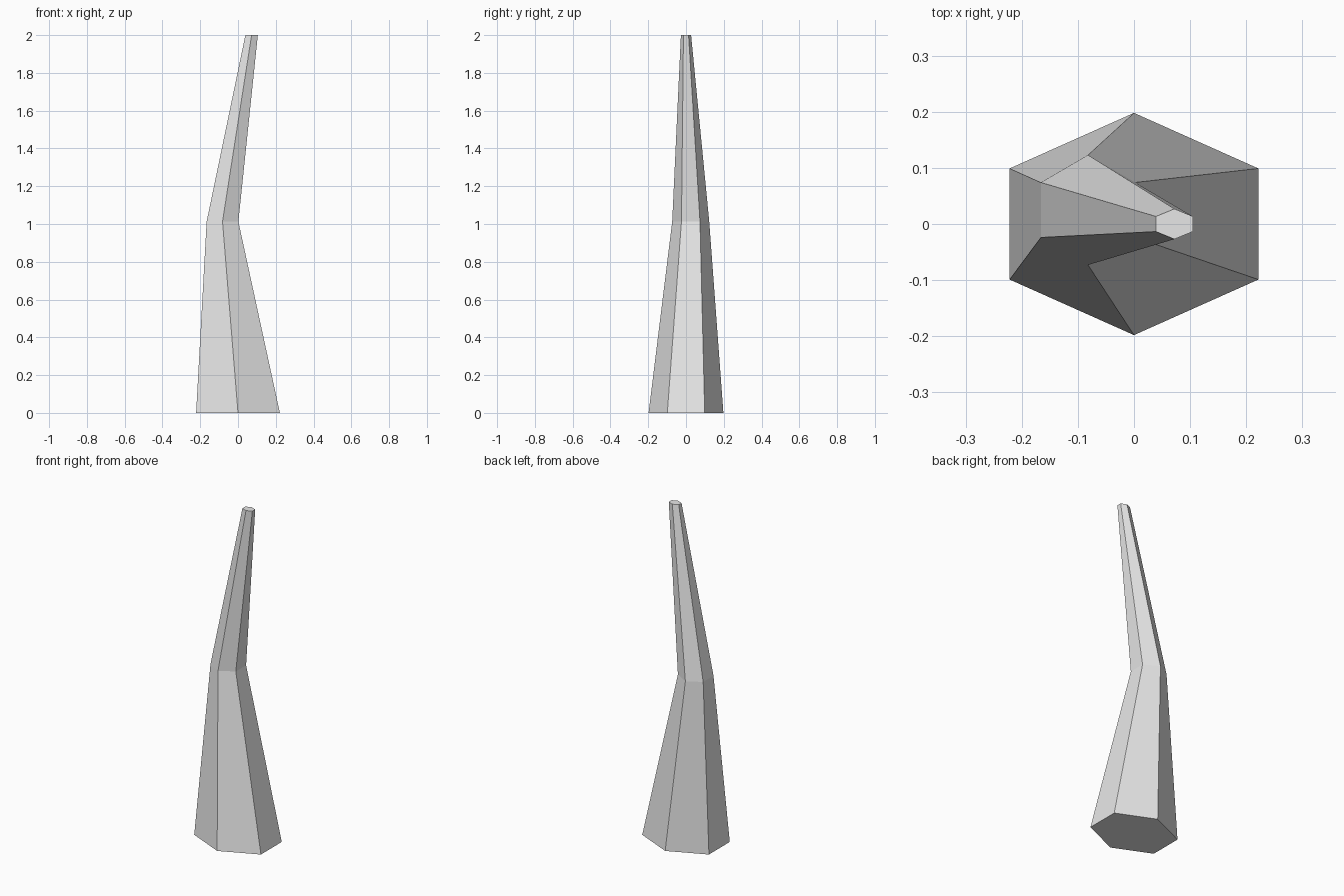
import bpy
import bmesh
from math import cos, sin, radians

SIDES = 6

cube = bpy.data.objects.get("Cube")
if cube:
    bpy.data.objects.remove(cube, do_unlink=True)

# Single pale grey colour
grey = bpy.data.materials.new("pale_grey")
grey.use_nodes = True
colour = (0.8, 0.8, 0.8, 1)
grey.diffuse_color = colour
grey.node_tree.nodes["Principled BSDF"].inputs["Base Color"].default_value = colour


def add_ring(bm, x, y, z, rx, ry):
    """Horizontal hexagon with corners pointing to front and back."""
    ring = []
    for i in range(SIDES):
        a = radians(90 + 360 * i / SIDES)
        ring.append(bm.verts.new((x + rx * cos(a), y + ry * sin(a), z)))
    return ring


# Bent, tapering stalk: base, elbow and tip as (x, y, z, rx, ry)
sections = [
    (0, 0, 0, 0.256, 0.198),
    (-0.082, 0.025, 1.013, 0.097, 0.098),
    (0.072, 0, 2, 0.038, 0.027),
]
bm = bmesh.new()
rings = [add_ring(bm, *s) for s in sections]

# Side panels
for low, high in zip(rings, rings[1:]):
    for i in range(SIDES):
        j = (i + 1) % SIDES
        bm.faces.new((low[i], low[j], high[j], high[i]))

# End caps
bm.faces.new(rings[0][::-1])
bm.faces.new(rings[-1])
bmesh.ops.recalc_face_normals(bm, faces=bm.faces)

mesh = bpy.data.meshes.new("bent_stalk")
bm.to_mesh(mesh)
bm.free()
mesh.materials.append(grey)
stalk = bpy.data.objects.new("bent_stalk", mesh)
bpy.context.collection.objects.link(stalk)
